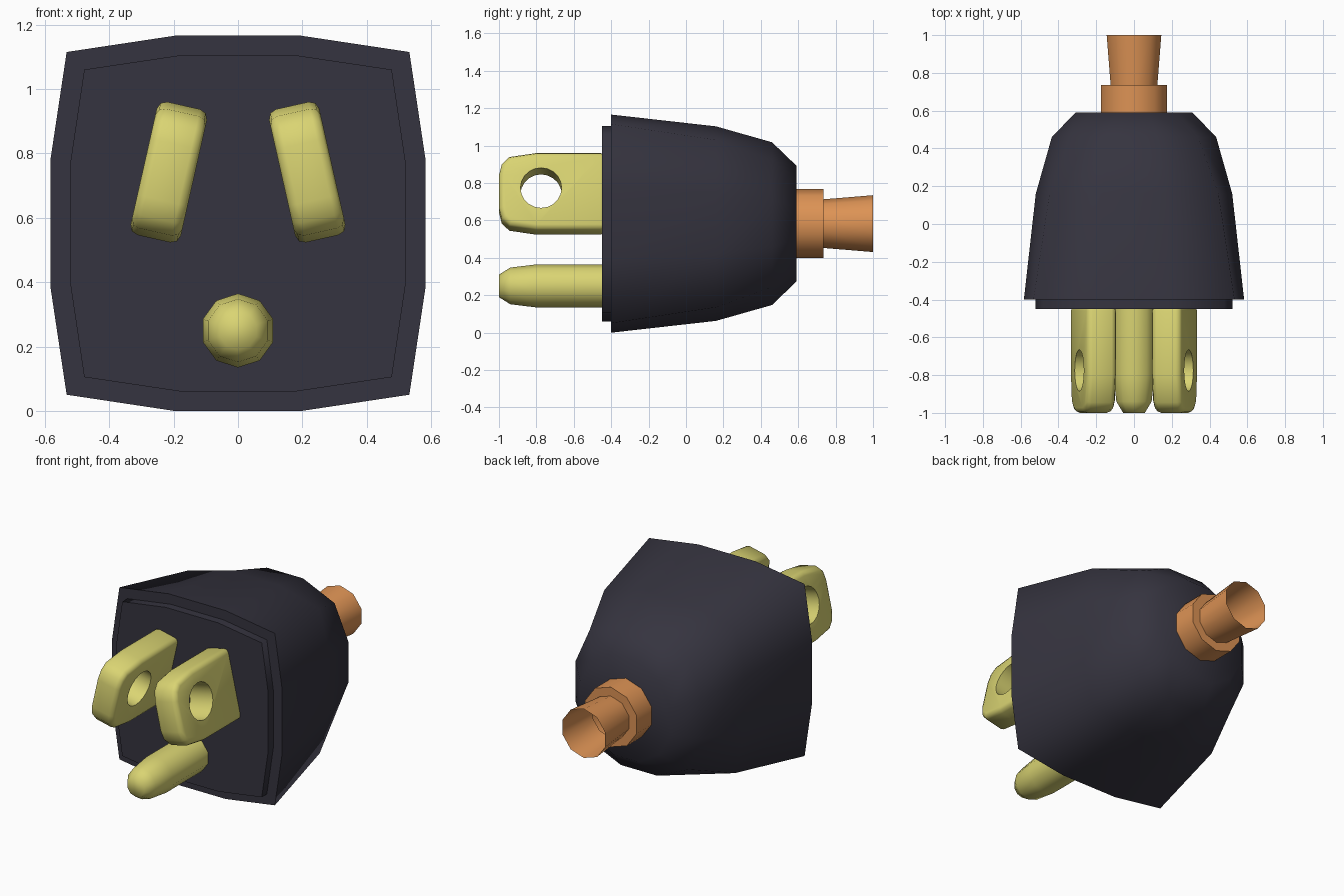
import bpy, bmesh, math

if "Cube" in bpy.data.objects:
    bpy.data.objects.remove(bpy.data.objects["Cube"])

CZ = 0.583  # height of the plug axis


def material(name, color):
    m = bpy.data.materials.new(name)
    m.diffuse_color = (*color, 1)
    m.use_nodes = True
    m.node_tree.nodes["Principled BSDF"].inputs["Base Color"].default_value = m.diffuse_color
    return m


rubber = material("dark_rubber", (0.036, 0.034, 0.05))
brass = material("brass", (0.70, 0.66, 0.17))
copper = material("orange_cord", (0.72, 0.29, 0.09))


def make_object(name, bm, mat):
    bmesh.ops.recalc_face_normals(bm, faces=bm.faces[:])
    me = bpy.data.meshes.new(name)
    bm.to_mesh(me)
    bm.free()
    ob = bpy.data.objects.new(name, me)
    bpy.context.collection.objects.link(ob)
    me.materials.append(mat)
    return ob


def select(ob):
    bpy.ops.object.select_all(action='DESELECT')
    ob.select_set(True)
    bpy.context.view_layer.objects.active = ob


def smooth(ob, degrees):
    select(ob)
    bpy.ops.object.shade_smooth_by_angle(angle=math.radians(degrees))


def loft(name, rings, mat, cap_start=True, cap_end=True):
    """Join a list of equal-length point rings into one skin."""
    bm = bmesh.new()
    loops = [[bm.verts.new(p) for p in ring] for ring in rings]
    n = len(loops[0])
    for a, b in zip(loops, loops[1:]):
        for i in range(n):
            j = (i + 1) % n
            bm.faces.new((a[i], a[j], b[j], b[i]))
    if cap_start:
        bm.faces.new(loops[0])
    if cap_end:
        bm.faces.new(loops[-1])
    return make_object(name, bm, mat)


def boxy_ring(y, half, corner, mid):
    """12-sided section, from squarish to round."""
    pts = []
    for k in range(4):
        c, s = round(math.cos(k * math.pi / 2)), round(math.sin(k * math.pi / 2))
        for u, v in ((1, -mid), (1, mid), (corner, corner)):
            pts.append((half * (u * c - v * s), y, CZ + half * (u * s + v * c)))
    return pts


def round_ring(y, r, z, n=10):
    return [(r * math.sin(2 * math.pi * i / n), y, z + r * math.cos(2 * math.pi * i / n))
            for i in range(n)]


# body: stepped front plate, then a shell that rounds off toward the cord
body = loft("plug_body", [boxy_ring(*r) for r in (
    (-0.45, 0.522, 0.915, 0.345),
    (-0.40, 0.522, 0.915, 0.345),
    (-0.40, 0.583, 0.913, 0.335),
    (0.16, 0.52, 0.86, 0.315),
    (0.46, 0.435, 0.78, 0.285),
    (0.59, 0.31, 0.732, 0.268))], rubber)
smooth(body, 75)

# ground pin
pin = loft("ground_pin", [round_ring(y, r, 0.25) for y, r in (
    (-1.0, 0.06), (-0.94, 0.098), (-0.80, 0.115), (-0.43, 0.115))], brass)
smooth(pin, 60)

# cord: collar and flared open stub
cord = loft("cord", [round_ring(y, r, CZ) for y, r in (
    (0.57, 0.185), (0.735, 0.185), (0.735, 0.13), (1.0, 0.152))],
    copper, cap_end=False)
smooth(cord, 50)

# flat blades: tilted profile with a round hole, mirrored
TILT = math.radians(12.7)


def blade_point(u, y, v):
    c, s = math.cos(TILT), math.sin(TILT)
    return (0.215 + u * c - v * s, y, 0.742 + u * s + v * c)


def slab(name, outline, half):
    return loft(name, [[blade_point(u, y, v) for y, v in outline]
                       for u in (-half, half)], brass)


half_outline = [(-0.43, 0.212), (-0.80, 0.212), (-0.945, 0.19), (-0.985, 0.15), (-1.0, 0.09)]
outline = half_outline + [(y, -v) for y, v in reversed(half_outline)]
blade = slab("blade_prongs", outline, 0.08)

hole = [(-0.775 + 0.11 * math.cos(2 * math.pi * i / 20),
         0.015 + 0.11 * math.sin(2 * math.pi * i / 20)) for i in range(20)]
cutter = slab("hole_cutter", hole, 0.3)
cutter.hide_render = True

select(blade)
bev = blade.modifiers.new("bevel", 'BEVEL')
bev.width = 0.028
bev.segments = 2
bev.limit_method = 'ANGLE'
bev.angle_limit = math.radians(60)
cut = blade.modifiers.new("hole", 'BOOLEAN')
cut.operation = 'DIFFERENCE'
cut.solver = 'EXACT'
cut.object = cutter
mir = blade.modifiers.new("mirror", 'MIRROR')
mir.use_axis = (True, False, False)
for m in ("bevel", "hole", "mirror"):
    bpy.ops.object.modifier_apply(modifier=m)
bpy.data.objects.remove(cutter)
smooth(blade, 48)
